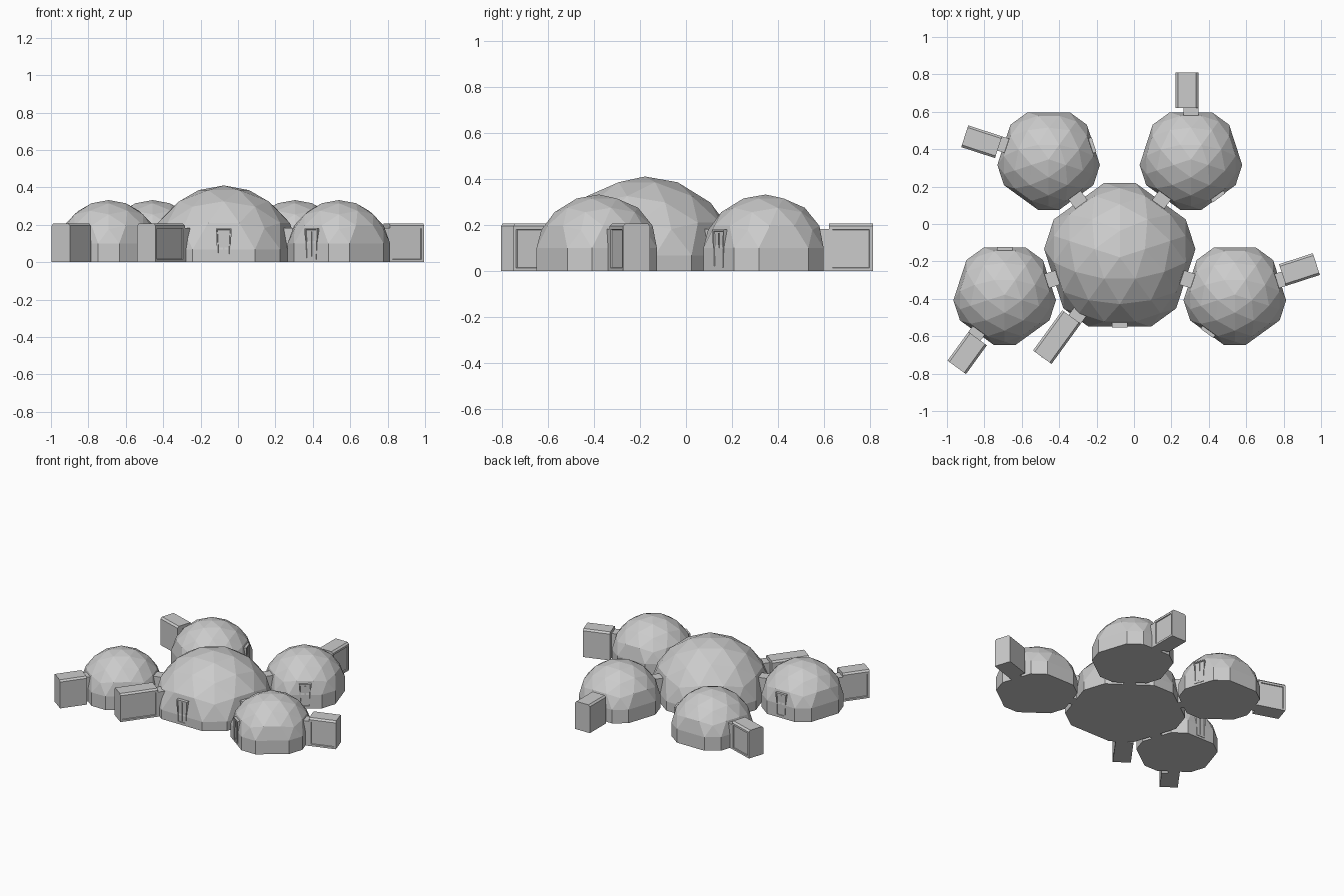
import bpy, bmesh
from math import sin, cos, radians, atan
from itertools import combinations
from mathutils import Vector, Matrix

if "Cube" in bpy.data.objects:
    bpy.data.objects.remove(bpy.data.objects["Cube"])


def finish(name, bm, origin=(0, 0), angle=0):
    bm.transform(Matrix.Translation((origin[0], origin[1], 0)) @ Matrix.Rotation(radians(angle), 4, 'Z'))
    bmesh.ops.recalc_face_normals(bm, faces=bm.faces)
    mesh = bpy.data.meshes.new(name)
    bm.to_mesh(mesh)
    bm.free()
    ob = bpy.data.objects.new(name, mesh)
    bpy.context.collection.objects.link(ob)
    return ob


# Three-frequency geodesic dome on a short wall, with five flat door panels
def dome(name, origin, radius, wall, turn):
    ico = [Vector((0, 0, 1)), Vector((0, 0, -1))]
    lat = atan(0.5)
    for k in range(5):
        for shift, s in ((0, 1), (36, -1)):
            a = radians(turn + shift + 72 * k)
            ico.append(Vector((cos(lat) * cos(a), cos(lat) * sin(a), s * sin(lat))))
    near = lambda p, q: (p - q).length < 1.1
    pts = list(ico)
    for p, q in combinations(ico, 2):
        if near(p, q):
            pts += [(p * 2 + q).normalized(), (p + q * 2).normalized()]
    for p, q, r in combinations(ico, 3):
        c = (p + q + r).normalized()
        if near(p, q) and near(q, r) and near(p, r) and c.z > 0.3:
            pts.append(c)
    pts = [p for p in pts if p.z > 0.15]
    low = min(p.z for p in pts)
    bm = bmesh.new()
    for p in pts:
        bm.verts.new((p.x * radius, p.y * radius, wall + (p.z - low) * radius))
        if p.z < low + 0.01:
            bm.verts.new((p.x * radius, p.y * radius, 0))
    bmesh.ops.convex_hull(bm, input=bm.verts[:])
    bmesh.ops.dissolve_limit(bm, angle_limit=radians(0.7), verts=bm.verts[:], edges=bm.edges[:])
    finish(name, bm, origin, turn * 0)


# Box running outwards from a dome centre; t = distance out, s = sideways
def block(name, origin, angle, t, s, z, bevel=0, panel=None, border=0.02, taper=1):
    bm = bmesh.new()
    bmesh.ops.create_cube(bm, size=1)
    for v in bm.verts:
        k = taper if v.co.z < 0 else 1
        v.co = Vector((t[0] if v.co.x < 0 else t[1],
                       (s[0] if v.co.y < 0 else s[1]) * k,
                       z[0] if v.co.z < 0 else z[1]))
    if bevel:
        edges = [e for e in bm.edges if all(abs(v.co.z - z[1]) < 1e-5 for v in e.verts)
                 and abs(e.verts[0].co.y - e.verts[1].co.y) < 1e-5]
        bmesh.ops.bevel(bm, geom=edges, offset=bevel, segments=1, affect='EDGES')
    if panel:
        bm.normal_update()
        face = max(bm.faces, key=lambda f: f.normal.dot(Vector(panel)))
        bmesh.ops.inset_region(bm, faces=[face], thickness=border, depth=0)
        bmesh.ops.inset_region(bm, faces=[face], thickness=0.003, depth=-0.006)
    finish(name, bm, origin, angle)


def door(name, origin, angle, t):
    block(name + "_frame", origin, angle, (t - 0.06, t + 0.004), (-0.042, 0.042), (0.015, 0.18),
          panel=(1, 0, 0), border=0.009, taper=0.82)
    block(name + "_bar", origin, angle, (t - 0.03, t + 0.002), (-0.004, 0.004), (0.03, 0.165))


# Entry lock: a porch and an offset cabin; side = which way the cabin is shifted
def entry(name, origin, angle, t_in, t0, t1, side):
    block(name + "_porch", origin, angle, (t_in, t0 + 0.005), (-0.04, 0.04), (0, 0.182))
    s = sorted((-0.04 * side, 0.082 * side))
    block(name + "_cabin", origin, angle, (t0, t1), s, (0, 0.207), 0.012, (0, -side, 0), 0.02)


# Main dome with its front door and cabin
main = (-0.076, -0.178)
dome("main_dome", main, 0.413, 0.068, 234)
door("main_door", main, 270, 0.371)
entry("main_entry", main, 234, 0.32, 0.41, 0.676, -1)
block("main_cabin_slot", main, 234, (0.67, 0.678), (-0.024, -0.018), (0.03, 0.17))

# Four smaller domes, each a turned copy around the main one
for i, a in enumerate((54, 126, 198, 342)):
    n = f"side_dome_{i + 1}"
    c = (main[0] + 0.647 * cos(radians(a)), main[1] + 0.647 * sin(radians(a)))
    dome(n, c, 0.28, 0.1, 54)
    link = a + 180
    block(n + "_link", c, link, (0.19, 0.33), (-0.04, 0.04), (0, 0.182))
    door(n + "_door", c, link + 72, 0.251)
    entry(n + "_entry", c, link + 216, 0.2, 0.275, 0.465, 1)
